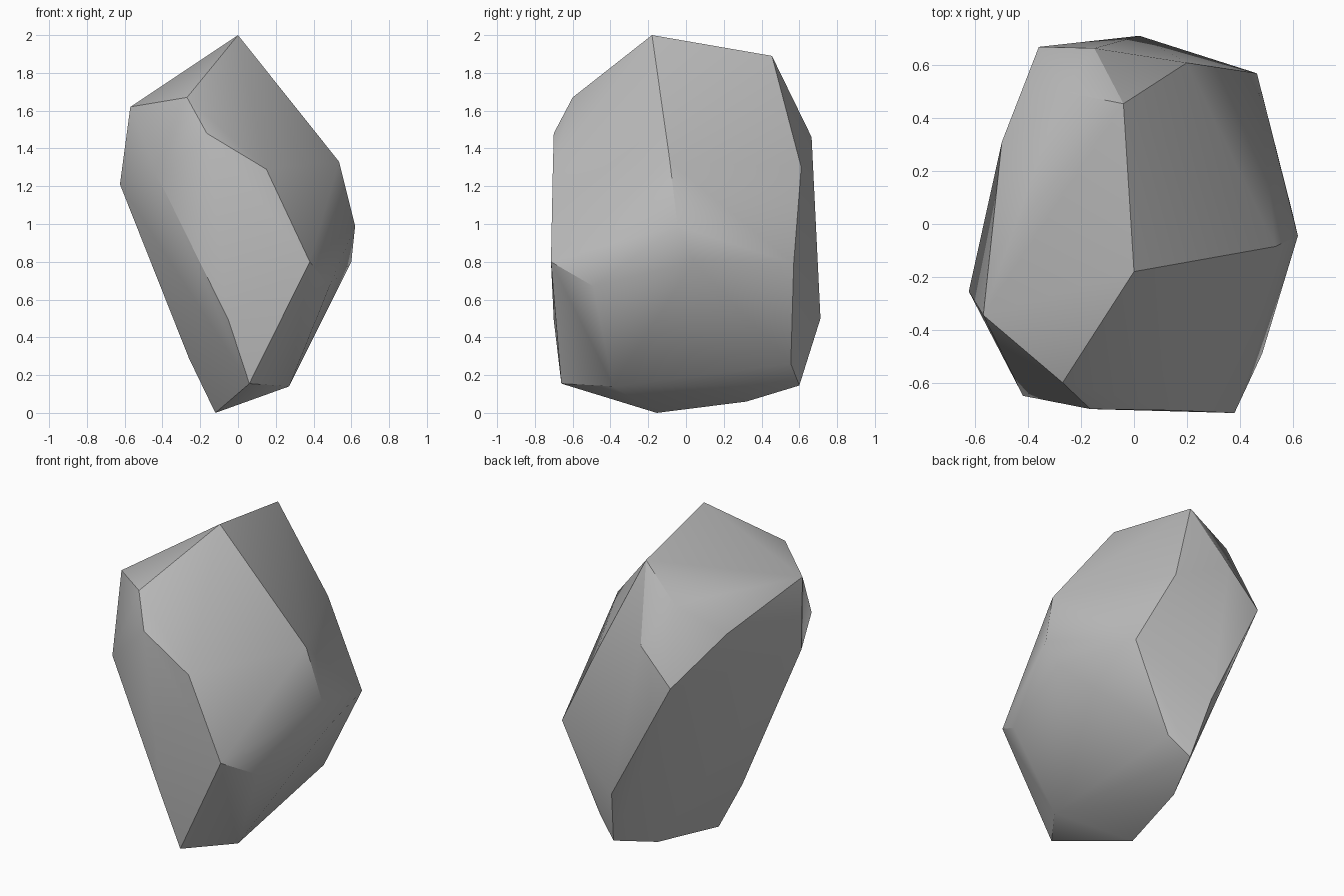
import bpy
import bmesh
import math

default_cube = bpy.data.objects.get("Cube")
if default_cube:
    bpy.data.objects.remove(default_cube, do_unlink=True)


def make_material(name, colour):
    """One flat colour, shown in the viewport and in a render."""
    material = bpy.data.materials.new(name)
    material.use_nodes = True
    material.diffuse_color = colour
    shader = material.node_tree.nodes["Principled BSDF"]
    shader.inputs["Base Color"].default_value = colour
    shader.inputs["Roughness"].default_value = 0.9
    return material


# Corners of the boulder, grouped by the side they shape
crest = [(0, -.18, 2), (-.04, .455, 1.89), (-.165, .475, 1.78),
         (-.27, .5, 1.69), (-.27, -.6, 1.67)]
left_shoulder = [(-.57, -.345, 1.62), (-.625, -.255, 1.21),
                 (-.5, .31, 1.49), (-.26, -.19, .29)]
front_facet = [(-.165, -.7, 1.48), (.15, -.705, 1.29), (.38, -.715, .8),
               (-.05, -.7, .49), (.06, -.66, .155), (-.42, -.65, 1.24)]
right_flank = [(.535, -.085, 1.33), (.62, -.045, .99), (.6, .04, .8),
               (.485, -.49, .67)]
back_facet = [(-.15, .665, 1.46), (-.36, .67, 1.245), (.02, .712, .5),
              (.2, .61, 1.3), (.465, .57, .79), (.21, .555, .26)]
underside = [(-.12, -.155, 0), (.27, -.385, .14), (-.028, .32, .06),
             (.085, .6, .145)]


def make_boulder(name, corners, material):
    """Wrap the corners in a chiselled convex shell."""
    bm = bmesh.new()
    for corner in corners:
        bm.verts.new(corner)
    hull = bmesh.ops.convex_hull(bm, input=bm.verts[:])
    spare = set(hull["geom_interior"]) | set(hull["geom_unused"])
    spare_verts = [item for item in spare if isinstance(item, bmesh.types.BMVert)]
    bmesh.ops.delete(bm, geom=spare_verts, context="VERTS")

    # Merge nearly level triangles into broad facets
    bmesh.ops.dissolve_limit(bm, angle_limit=math.radians(1),
                             verts=bm.verts[:], edges=bm.edges[:])
    bmesh.ops.recalc_face_normals(bm, faces=bm.faces[:])

    mesh = bpy.data.meshes.new(name)
    bm.to_mesh(mesh)
    bm.free()
    mesh.materials.append(material)
    boulder = bpy.data.objects.new(name, mesh)
    bpy.context.collection.objects.link(boulder)
    return boulder


stone_grey = make_material("stone_grey", (.5, .5, .5, 1))
boulder = make_boulder(
    "boulder",
    crest + left_shoulder + front_facet + right_flank + back_facet + underside,
    stone_grey)

# Soften shallow ridges and keep the steep ones crisp
bpy.ops.object.select_all(action="DESELECT")
boulder.select_set(True)
bpy.context.view_layer.objects.active = boulder
bpy.ops.object.shade_smooth_by_angle(angle=math.radians(30))
